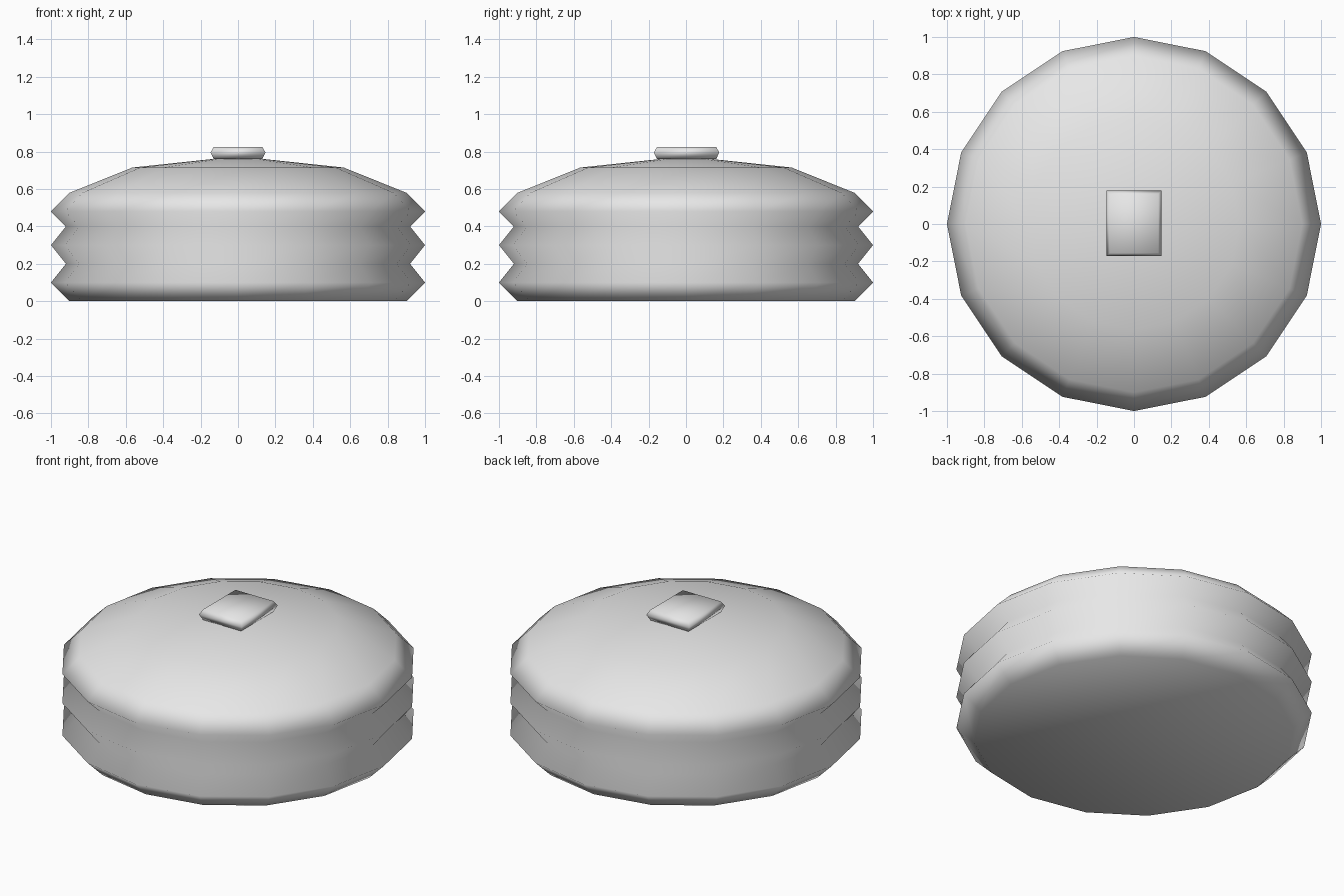
import bpy, bmesh
from math import sin, cos, pi

cube = bpy.data.objects.get("Cube")
if cube:
    bpy.data.objects.remove(cube, do_unlink=True)

grey = bpy.data.materials.new("light_grey")
grey.use_nodes = True
colour = (0.8, 0.8, 0.8, 1)
grey.diffuse_color = colour
grey.node_tree.nodes["Principled BSDF"].inputs["Base Color"].default_value = colour


def stacked_rings(name, rings, apex=None):
    """Bridge equal-length rings of points, close the bottom, and cap or point the top."""
    bm = bmesh.new()
    loops = [[bm.verts.new(p) for p in ring] for ring in rings]
    n = len(loops[0])
    for low, high in zip(loops, loops[1:]):
        for i in range(n):
            j = (i + 1) % n
            bm.faces.new((low[i], low[j], high[j], high[i]))
    bm.faces.new(loops[0][::-1])
    if apex is None:
        bm.faces.new(loops[-1])
    else:
        tip = bm.verts.new((0, 0, apex))
        for i in range(n):
            bm.faces.new((loops[-1][i], loops[-1][(i + 1) % n], tip))
    bmesh.ops.recalc_face_normals(bm, faces=bm.faces)
    for face in bm.faces:
        face.smooth = True
    mesh = bpy.data.meshes.new(name)
    bm.to_mesh(mesh)
    bm.free()
    mesh.materials.append(grey)
    obj = bpy.data.objects.new(name, mesh)
    bpy.context.collection.objects.link(obj)
    return obj


def circle(r, z, sides=16):
    return [(r * cos(2 * pi * i / sides), r * sin(2 * pi * i / sides), z)
            for i in range(sides)]


def rectangle(x, y, z):
    return [(-x, -y, z), (x, -y, z), (x, y, z), (-x, y, z)]


# Pleated round body with a shallow domed top
profile = [(0.9, 0), (1, 0.1), (0.92, 0.2), (1, 0.3), (0.92, 0.4),
           (1, 0.48), (0.9, 0.58), (0.565, 0.715)]
stacked_rings("pleated_body", [circle(r, z) for r, z in profile], apex=0.775)

# Small rectangular button on top, widest at mid height
button = stacked_rings("top_button", [rectangle(0.13, 0.158, 0.76),
                                      rectangle(0.147, 0.175, 0.795),
                                      rectangle(0.13, 0.158, 0.825)])
button.location.y = 0.003
